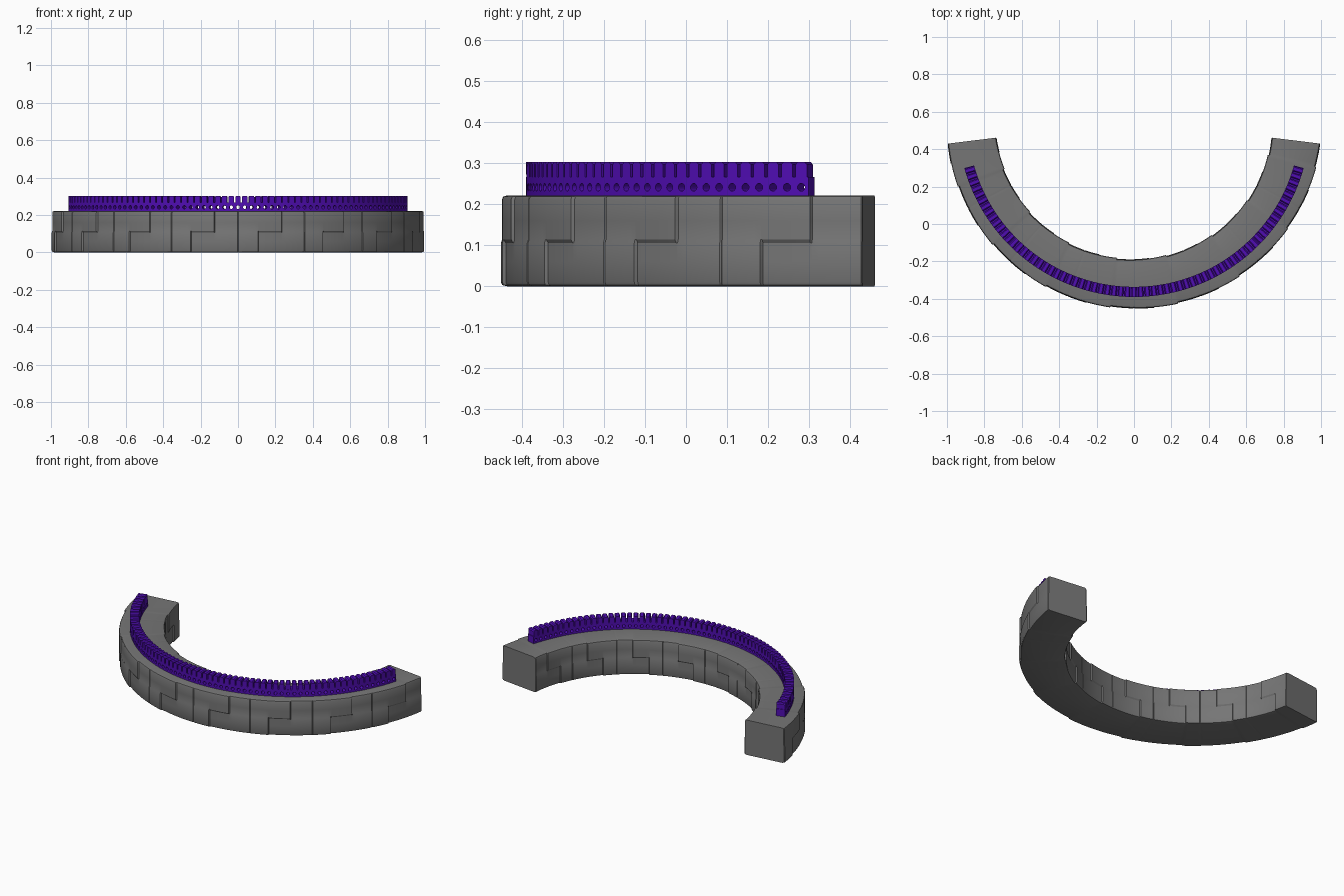
import bpy, bmesh
from math import sin, cos, pi, radians

if "Cube" in bpy.data.objects:
    bpy.data.objects.remove(bpy.data.objects["Cube"])

CY = 0.552  # centre of the arc on y


def material(name, rgb, rough=0.6):
    m = bpy.data.materials.new(name)
    m.use_nodes = True
    m.diffuse_color = (*rgb, 1)
    bsdf = m.node_tree.nodes["Principled BSDF"]
    bsdf.inputs["Base Color"].default_value = (*rgb, 1)
    bsdf.inputs["Roughness"].default_value = rough
    return m


def arc(r, phi, z):
    """Polar point; phi runs from the left end round the front."""
    return (r * cos(phi), CY - r * sin(phi), z)


def finish(name, bm, mat, smooth=False):
    bmesh.ops.recalc_face_normals(bm, faces=bm.faces)
    me = bpy.data.meshes.new(name)
    bm.to_mesh(me)
    bm.free()
    me.materials.append(mat)
    ob = bpy.data.objects.new(name, me)
    bpy.context.collection.objects.link(ob)
    if smooth:
        bpy.ops.object.select_all(action='DESELECT')
        ob.select_set(True)
        bpy.context.view_layer.objects.active = ob
        bpy.ops.object.shade_smooth_by_angle(angle=radians(28))
    return ob


def bridge(bm, a, b):
    n = len(a)
    for i in range(n):
        bm.faces.new((a[i], a[(i + 1) % n], b[(i + 1) % n], b[i]))


stone = material("stone grey", (0.18, 0.18, 0.18), 0.8)
purple = material("deep purple", (0.08, 0.004, 0.45), 0.5)

# Curved stone base: eight panels, each with a Z-shaped step half way up
PANELS, START, END = 8, radians(7), radians(173)
R_OUT, R_IN, TOP, ROUND, MID = 0.998, 0.746, 0.222, 0.01, 0.11
STEP_UP, STEP_LOW, DEPTH, EPS = 0.35, 0.70, 0.008, 0.006


def relief(u, z):
    """Height of the panel surface: jumps at the step, then fades out."""
    step = STEP_UP if z > MID else STEP_LOW
    t = (u - step) % 1.0
    seam = 0.003 if min(u, 1 - u) < 0.004 else 0
    return DEPTH * (1 - t) - seam


columns = {i / 20 for i in range(20)} - {STEP_UP, STEP_LOW}
columns |= {s + e for s in (STEP_UP, STEP_LOW) for e in (-EPS, EPS)}
columns |= {0.008, 0.992}
columns = sorted(columns)
rows = [ROUND, MID - 0.05, MID - 0.004, MID + 0.004, MID + 0.05, TOP - ROUND]


def section(bm, u, phi):
    pts = []
    for r, sign, zs in ((R_OUT, 1, rows), (R_IN, -1, rows[::-1])):
        side = [(r + sign * relief(u, z), z) for z in zs]
        caps = [(r - sign * ROUND, 0), (r - sign * ROUND, TOP)]
        mids = [(side[i][0] - sign * 0.003, z) for i, z in ((0, 0.003), (-1, TOP - 0.003))]
        if sign < 0:
            caps.reverse()
            mids = [(side[0][0] + 0.003, TOP - 0.003), (side[-1][0] + 0.003, 0.003)]
        pts += [caps[0], mids[0], *side, mids[1], caps[1]]
    return [bm.verts.new(arc(r, phi, z)) for r, z in pts]


bm = bmesh.new()
span = (END - START) / PANELS
rings = [section(bm, u, START + (p + u) * span) for p in range(PANELS) for u in columns]
rings.append(section(bm, 0.0, END))
for a, b in zip(rings, rings[1:]):
    bridge(bm, a, b)
bm.faces.new(rings[0])
bm.faces.new(rings[-1])
finish("stone_base", bm, stone, smooth=True)

# Rail on top: a row of cells, each pierced by a round radial hole
COUNT, RAIL_START = 67, radians(15.6)
PITCH = (pi - 2 * RAIL_START) / COUNT
RAIL_OUT, RAIL_IN, SIDES, HOLE = 0.942, 0.888, 16, 0.0095
Z_LOW, Z_HIGH, Z_TOP = 0.216, 0.267, 0.303
centres = [RAIL_START + (i + 0.5) * PITCH for i in range(COUNT)]
z_mid, z_half = (Z_LOW + Z_HIGH) / 2, (Z_HIGH - Z_LOW) / 2

bm = bmesh.new()
for phi in centres:
    frame, hole = [], []
    for k in range(SIDES):
        c, s = cos(2 * pi * k / SIDES), sin(2 * pi * k / SIDES)
        m = max(abs(c), abs(s))
        frame.append((phi + c / m * PITCH / 2, z_mid + s / m * z_half))
        hole.append((phi + c * HOLE / RAIL_OUT, z_mid + s * HOLE))
    loops = [[bm.verts.new(arc(r, a, z)) for a, z in pts]
             for r, pts in ((RAIL_OUT, frame), (RAIL_OUT, hole), (RAIL_IN, hole), (RAIL_IN, frame))]
    for i in range(4):
        bridge(bm, loops[i], loops[(i + 1) % 4])
finish("pierced_rail", bm, purple)

# Teeth standing on the rail, with chamfered top edges
bm = bmesh.new()
half = PITCH * 0.40
chamfer = half * 0.4
profile = [(-half, Z_HIGH - 0.002), (half, Z_HIGH - 0.002), (half, Z_TOP - 0.006),
           (half - chamfer, Z_TOP), (chamfer - half, Z_TOP), (-half, Z_TOP - 0.006)]
for phi in centres:
    outer, inner = ([bm.verts.new(arc(r, phi + a, z)) for a, z in profile]
                    for r in (RAIL_OUT, RAIL_IN))
    bridge(bm, outer, inner)
    bm.faces.new(outer)
    bm.faces.new(inner)
finish("rail_teeth", bm, purple)
